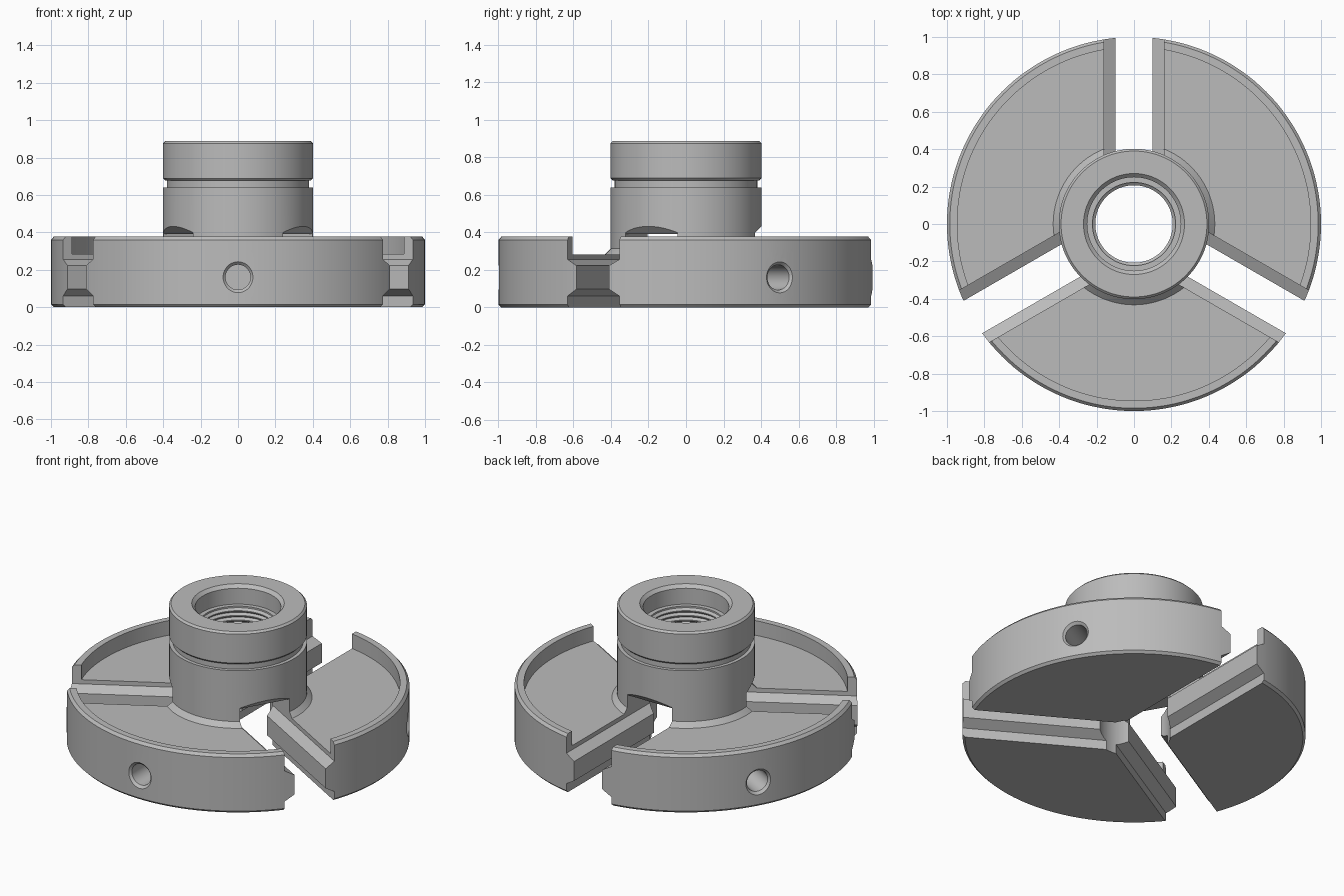
import bpy
import bmesh
from math import radians, cos, sin, tau
from mathutils import Matrix, Vector

if "Cube" in bpy.data.objects:
    bpy.data.objects.remove(bpy.data.objects["Cube"])

steel = bpy.data.materials.new("satin_grey_steel")
steel.use_nodes = True
GREY = (0.5, 0.5, 0.5, 1)
steel.diffuse_color = GREY
steel.node_tree.nodes["Principled BSDF"].inputs["Base Color"].default_value = GREY


def finish(name, bm, matrix=Matrix()):
    bmesh.ops.remove_doubles(bm, verts=bm.verts, dist=1e-5)
    bmesh.ops.recalc_face_normals(bm, faces=bm.faces)
    bm.transform(matrix)
    mesh = bpy.data.meshes.new(name)
    bm.to_mesh(mesh)
    bm.free()
    mesh.materials.append(steel)
    obj = bpy.data.objects.new(name, mesh)
    bpy.context.collection.objects.link(obj)
    return obj


def lathe(name, profile, steps, matrix=Matrix()):
    """Turn a closed (radius, height) outline about the z axis."""
    bm = bmesh.new()
    rings = [[bm.verts.new((r * cos(tau * i / steps), r * sin(tau * i / steps), z))
              for r, z in profile] for i in range(steps)]
    n = len(profile)
    for i in range(steps):
        a, b = rings[i], rings[(i + 1) % steps]
        for j in range(n):
            k = (j + 1) % n
            if profile[j][0] or profile[k][0]:
                bm.faces.new((a[j], b[j], b[k], a[k]))
    return finish(name, bm, matrix)


def prism(name, points, sweep, matrix):
    bm = bmesh.new()
    face = bm.faces.new([bm.verts.new(p) for p in points])
    new = bmesh.ops.extrude_face_region(bm, geom=[face])["geom"]
    moved = [v for v in new if isinstance(v, bmesh.types.BMVert)]
    bmesh.ops.translate(bm, verts=moved, vec=Vector(sweep))
    return finish(name, bm, matrix)


def cut(target, cutter):
    cutter.hide_render = True
    mod = target.modifiers.new("cut", "BOOLEAN")
    mod.operation = "DIFFERENCE"
    mod.solver = "EXACT"
    mod.object = cutter
    bpy.context.view_layer.objects.active = target
    bpy.ops.object.modifier_apply(modifier=mod.name)
    bpy.data.objects.remove(cutter)


# Turned body: rimmed disc, flared hub with a groove, counterbore
outline = [
    (0.21, 0), (0.985, 0), (1, 0.015), (1, 0.36), (0.985, 0.377), (0.945, 0.377),
    (0.945, 0.283), (0.432, 0.283), (0.402, 0.313), (0.402, 0.64), (0.38, 0.64),
    (0.38, 0.677), (0.39, 0.677), (0.402, 0.689), (0.402, 0.875), (0.39, 0.887),
    (0.27, 0.887), (0.25, 0.867), (0.25, 0.765), (0.222, 0.765),
]
# Thread ridges down the bore
pitch = 0.03
for i in range(11):
    z = 0.755 - pitch * i
    outline += [(0.222, z), (0.207, z - pitch * 0.4), (0.207, z - pitch * 0.6)]
outline.append((0.21, 0.42))
body = lathe("chuck_body", outline, 144)

# Three stepped slots, each with a chamfered roof where it enters the hub
half = [(0.16, -0.1), (0.16, 0.06), (0.1, 0.097), (0.1, 0.222), (0.16, 0.256), (0.16, 0.39)]
section = [(0, y, z) for y, z in half] + [(0, -y, z) for y, z in reversed(half)]
wedge = [(0.36, -0.16, 0.3), (0.36, -0.16, 0.39), (0.5, -0.16, 0.53), (0.5, -0.16, 0.3)]
for angle in (90, 210, 330):
    turn = Matrix.Rotation(radians(angle), 4, "Z")
    cut(body, prism("slot_cutter", section, (1.2, 0, 0), turn))
    cut(body, prism("roof_cutter", wedge, (0, 0.32, 0), turn))

# Countersunk radial holes midway between the slots
hole = [(0, 0.6), (0.067, 0.6), (0.067, 0.984), (0.103, 1.02), (0, 1.02)]
for angle in (30, 150, 270):
    aim = (Matrix.Translation((0, 0, 0.16)) @ Matrix.Rotation(radians(angle), 4, "Z")
           @ Matrix.Rotation(radians(90), 4, "Y"))
    cut(body, lathe("hole_cutter", hole, 40, aim))

bpy.ops.object.select_all(action="DESELECT")
body.select_set(True)
bpy.context.view_layer.objects.active = body
bpy.ops.object.shade_smooth_by_angle(angle=radians(25))
